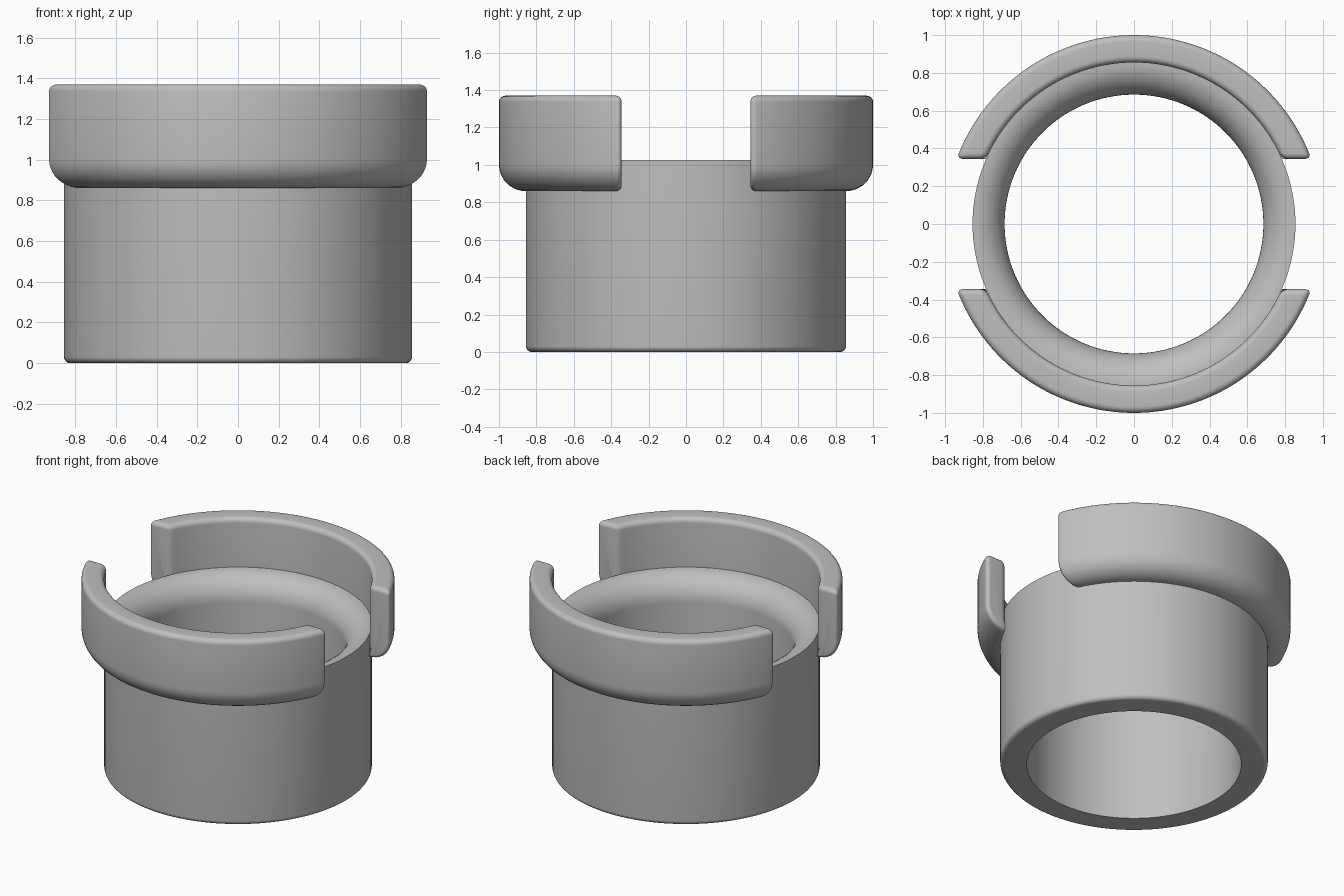
import bpy, bmesh, math

cube = bpy.data.objects.get("Cube")
if cube:
    bpy.data.objects.remove(cube, do_unlink=True)

BODY_R, BORE_R, BODY_TOP = 0.855, 0.685, 1.025
RIM_R, RIM_LOW, RIM_TOP = 1.0, 0.86, 1.37
GAP, ROUND = 0.345, 0.03

grey = bpy.data.materials.new("grey plastic")
grey.use_nodes = True
colour = (0.52, 0.52, 0.52, 1)
grey.diffuse_color = colour
grey.node_tree.nodes["Principled BSDF"].inputs["Base Color"].default_value = colour


def fillet(cx, cz, radius, start, steps=8):
    """Quarter circle, anticlockwise from the start angle in degrees."""
    angles = [math.radians(start + 90 * i / steps) for i in range(steps + 1)]
    return [(cx + radius * math.cos(a), cz + radius * math.sin(a)) for a in angles]


def add_mesh(name, rings, closed):
    """Skin matching loops of points; cap the ends unless closed."""
    bm = bmesh.new()
    loops = [[bm.verts.new(p) for p in ring] for ring in rings]
    n = len(loops[0])
    pairs = list(zip(loops, loops[1:]))
    if closed:
        pairs.append((loops[-1], loops[0]))
    else:
        bm.faces.new(loops[0])
        bm.faces.new(loops[-1])
    for a, b in pairs:
        for i in range(n):
            j = (i + 1) % n
            bm.faces.new((a[i], a[j], b[j], b[i]))
    bmesh.ops.recalc_face_normals(bm, faces=bm.faces)
    mesh = bpy.data.meshes.new(name)
    bm.to_mesh(mesh)
    bm.free()
    mesh.materials.append(grey)
    obj = bpy.data.objects.new(name, mesh)
    bpy.context.collection.objects.link(obj)
    bpy.ops.object.select_all(action='DESELECT')
    obj.select_set(True)
    bpy.context.view_layer.objects.active = obj
    bpy.ops.object.shade_smooth_by_angle(angle=math.radians(35))
    return obj


# Tubular body: rounded lower edge, rounded mouth falling into the bore
wall = BODY_R - BORE_R
profile = [(BORE_R, 0)]
profile += fillet(BODY_R - ROUND, ROUND, ROUND, -90)
profile += fillet(BODY_R, BODY_TOP - wall, wall, 90, 12)
SEGMENTS = 128
rings = []
for s in range(SEGMENTS):
    a = math.tau * s / SEGMENTS
    rings.append([(r * math.cos(a), r * math.sin(a), z) for r, z in profile])
add_mesh("tube_body", rings, True)


def rim_profile(inset):
    """Rim cross-section shrunk by inset, sharp only where it meets the body."""
    inner, outer = BODY_R + inset, RIM_R - inset
    low, top = RIM_LOW + inset, RIM_TOP - inset
    small, large = ROUND + 0.004 - inset, RIM_R - BODY_R - 0.002 - inset
    points = [(inner, low)]
    points += fillet(outer - large, low + large, large, -90, 10)
    points += fillet(outer - small, top - small, small, 0, 6)
    points += fillet(inner + small, top - small, small, 90, 6)
    return points


# Curved rim walls with flat, rounded ends either side of the gap
def rim_wall(name, side):
    ends = []
    for i in range(7):
        t = math.radians(90 * (1 - i / 6))
        ends.append((GAP + ROUND * (1 - math.sin(t)), ROUND * (1 - math.cos(t))))
    # Each station: (cut distance, inset, fraction of the sweep)
    stations = [(y, d, 0) for y, d in ends]
    stations += [(GAP + ROUND, 0, i / 64) for i in range(1, 64)]
    stations += [(y, d, 1) for y, d in reversed(ends)]
    rings = []
    for y, inset, f in stations:
        ring = []
        for r, z in rim_profile(inset):
            start = math.asin(y / r)
            a = start + (math.pi - 2 * start) * f
            ring.append((r * math.cos(a), side * r * math.sin(a), z))
        rings.append(ring)
    add_mesh(name, rings, False)


rim_wall("front_rim_wall", -1)
rim_wall("back_rim_wall", 1)
